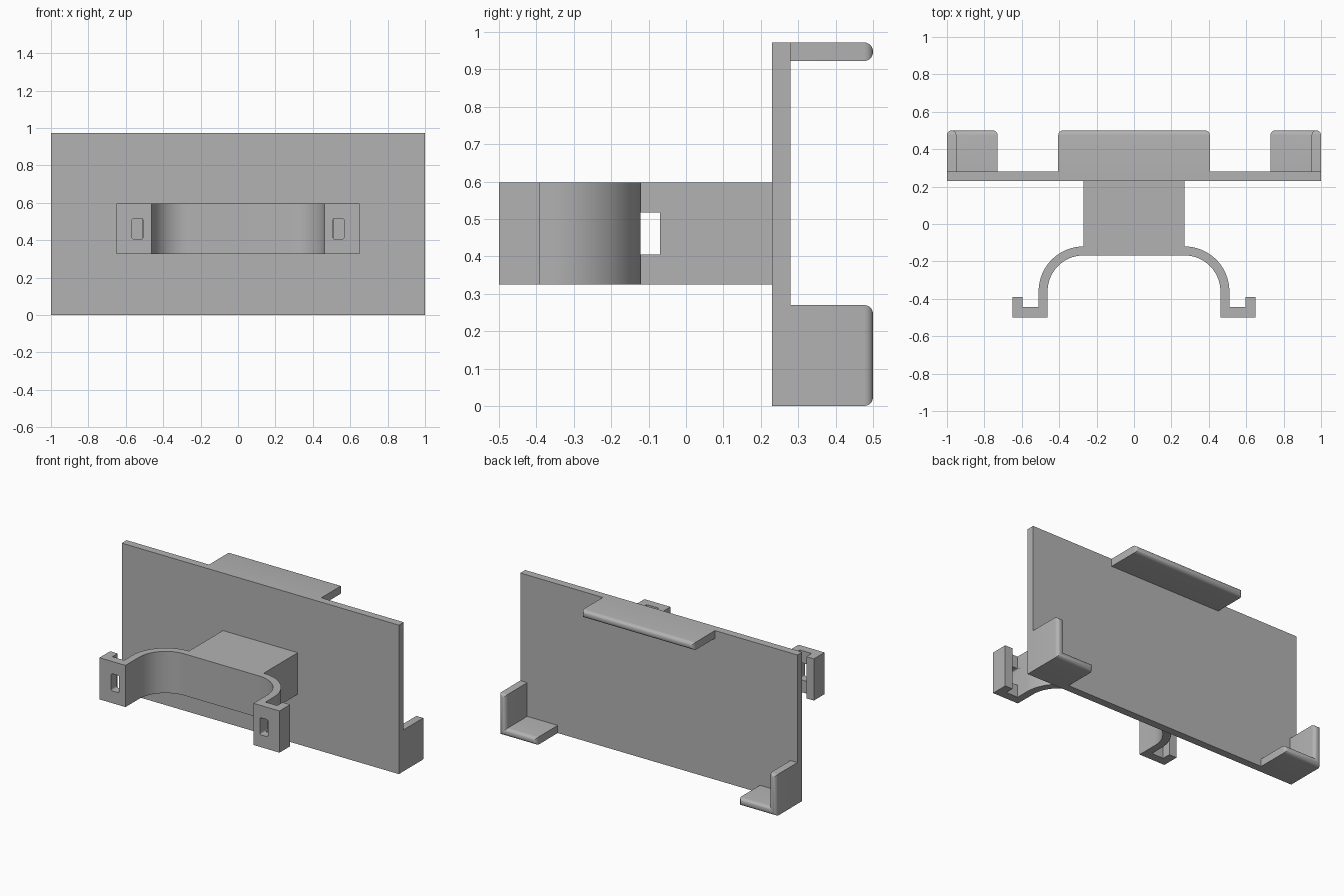
import bpy, bmesh, math
from mathutils import Vector

if "Cube" in bpy.data.objects:
    bpy.data.objects.remove(bpy.data.objects["Cube"])

gray = bpy.data.materials.new("plain gray")
gray.diffuse_color = (0.45, 0.45, 0.45, 1)
gray.use_nodes = True
gray.node_tree.nodes["Principled BSDF"].inputs["Base Color"].default_value = gray.diffuse_color


def prism(name, outline, axis, lo, hi, round_edges=None, radius=0.02):
    """Extrude a closed outline along y or z; round_edges picks edges to bevel."""
    def place(p, t):
        return Vector((p[0], t, p[1])) if axis == "y" else Vector((p[0], p[1], t))
    bm = bmesh.new()
    face = bm.faces.new([bm.verts.new(place(p, lo)) for p in outline])
    ext = bmesh.ops.extrude_face_region(bm, geom=[face])
    move = place((0, 0), hi - lo)
    bmesh.ops.translate(bm, vec=move,
                        verts=[g for g in ext["geom"] if isinstance(g, bmesh.types.BMVert)])
    bmesh.ops.recalc_face_normals(bm, faces=bm.faces)
    if round_edges:
        edges = [e for e in bm.edges if round_edges(*[v.co for v in e.verts])]
        bmesh.ops.bevel(bm, geom=edges, offset=radius, segments=5,
                        profile=0.5, affect='EDGES', clamp_overlap=True)
        bmesh.ops.recalc_face_normals(bm, faces=bm.faces)
    mesh = bpy.data.meshes.new(name)
    bm.to_mesh(mesh)
    bm.free()
    mesh.materials.append(gray)
    obj = bpy.data.objects.new(name, mesh)
    bpy.context.collection.objects.link(obj)
    return obj


def activate(obj):
    bpy.ops.object.select_all(action='DESELECT')
    obj.select_set(True)
    bpy.context.view_layer.objects.active = obj


def rect(x0, x1, v0, v1):
    return [(x0, v0), (x1, v0), (x1, v1), (x0, v1)]


FRONT, PLATE_BACK, BACK = 0.23, 0.28, 0.5
HEIGHT, WALL = 0.972, 0.05


def on_back(a, b):
    return a.y > BACK - 1e-4 and b.y > BACK - 1e-4


# Back plate and the retaining lip along its top
parts = [prism("back_plate", rect(-1, 1, 0, HEIGHT), "y", FRONT, PLATE_BACK),
         prism("top_lip", rect(-0.405, 0.405, HEIGHT - WALL, HEIGHT), "y",
               PLATE_BACK, BACK, on_back, 0.024)]

# L-shaped holders at the two lower corners
for side, s in (("left", -1), ("right", 1)):
    ell = [(1, 0), (1, 0.27), (1 - WALL, 0.27), (1 - WALL, WALL), (0.73, WALL), (0.73, 0)]
    parts.append(prism(side + "_corner_holder", [(s * x, z) for x, z in ell], "y",
                       PLATE_BACK, BACK, on_back, 0.024))

# Mounting block with curved clamp arms and hooked end tabs
CX, CY, N = 0.27, -0.36, 20


def arc(r, a0, a1):
    return [(CX + r * math.cos(math.radians(a0 + (a1 - a0) * i / N)),
             CY + r * math.sin(math.radians(a0 + (a1 - a0) * i / N))) for i in range(N + 1)]


half = ([(CX, FRONT)] + arc(0.24, 90, 0)
        + [(0.51, -0.445), (0.595, -0.445), (0.595, -0.39), (0.65, -0.39),
           (0.65, -0.5), (0.462, -0.5)]
        + arc(0.192, 0, 90))
clamp = prism("clamp_mount", half + [(-x, y) for x, y in reversed(half)], "z", 0.325, 0.597)
parts.append(clamp)

# Strap slots: one across the block, one through each end tab
cutters = [prism("block_slot_cutter", rect(-0.3, 0.3, -0.122, -0.07), "z", 0.405, 0.517)]
for s in (-1, 1):
    cutters.append(prism("tab_slot_cutter", rect(s * 0.537 - 0.029, s * 0.537 + 0.029, 0.405, 0.517),
                         "y", -0.55, -0.42,
                         lambda a, b: abs(a.y - b.y) > 0.05, 0.01))
for cutter in cutters:
    activate(clamp)
    mod = clamp.modifiers.new("slot", 'BOOLEAN')
    mod.operation, mod.solver, mod.object = 'DIFFERENCE', 'EXACT', cutter
    bpy.ops.object.modifier_apply(modifier=mod.name)
    bpy.data.objects.remove(cutter)

# Smooth the rounded surfaces and keep the corners crisp
for part in parts:
    activate(part)
    bpy.ops.object.shade_smooth_by_angle(angle=math.radians(30))
